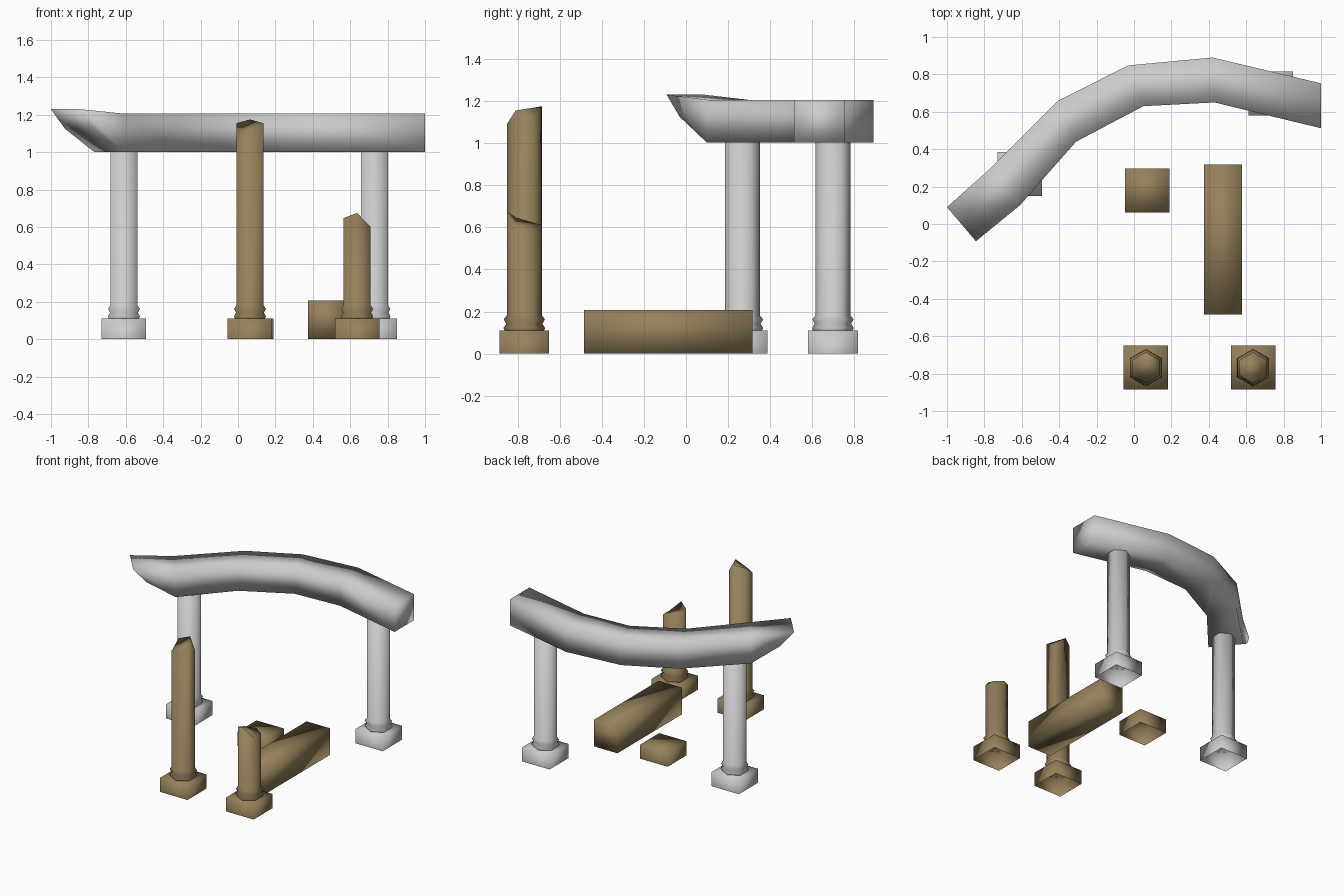
import bpy, bmesh, math

if "Cube" in bpy.data.objects:
    bpy.data.objects.remove(bpy.data.objects["Cube"])


def material(name, rgb):
    m = bpy.data.materials.new(name)
    m.diffuse_color = (*rgb, 1)
    m.use_nodes = True
    m.node_tree.nodes["Principled BSDF"].inputs["Base Color"].default_value = m.diffuse_color
    return m


GREY = material("pale_stone", (0.6, 0.6, 0.6))
BROWN = material("weathered_brown_stone", (0.30, 0.222, 0.105))


def finish(name, bm, mat):
    bmesh.ops.recalc_face_normals(bm, faces=bm.faces)
    for f in bm.faces:
        f.smooth = True
    me = bpy.data.meshes.new(name)
    bm.to_mesh(me)
    bm.free()
    me.materials.append(mat)
    ob = bpy.data.objects.new(name, me)
    bpy.context.collection.objects.link(ob)
    return ob


def loft(bm, rings, cap_start=True, cap_end=True):
    rows = [[bm.verts.new(p) for p in r] for r in rings]
    n = len(rows[0])
    for a, b in zip(rows, rows[1:]):
        for i in range(n):
            j = (i + 1) % n
            bm.faces.new((a[i], a[j], b[j], b[i]))
    if cap_start:
        bm.faces.new(rows[0][::-1])
    if cap_end:
        bm.faces.new(rows[-1])


def block(name, x0, x1, y0, y1, h, mat, bottom=False):
    bm = bmesh.new()
    loft(bm, [[(x0, y0, z), (x1, y0, z), (x1, y1, z), (x0, y1, z)] for z in (0, h)],
         cap_start=bottom)
    return finish(name, bm, mat)


def plinth(name, x, y, mat):
    return block(name, x - .119, x + .119, y - .118, y + .118, .11, mat)


def column(name, x, y, tops, mat):
    """Hexagonal shaft with two base rings; tops = height of each corner."""
    plinth(name + "_plinth", x, y, mat)
    ang = [math.radians(-90 + 60 * i) for i in range(6)]
    profile = [(.092, .108), (.099, .122), (.086, .142), (.098, .163), (.083, .182)]
    rings = [[(x + r * math.cos(a), y + r * math.sin(a), z) for a in ang] for r, z in profile]
    rings.append([(x + .083 * math.cos(a), y + .083 * math.sin(a), z)
                  for a, z in zip(ang, tops)])
    bm = bmesh.new()
    loft(bm, rings, cap_start=False)
    return finish(name + "_shaft", bm, mat)


# standing columns under the curved beam
column("left_column", -.61, .268, [1.005] * 6, GREY)
column("right_column", .73, .698, [1.005] * 6, GREY)

# broken columns (corner heights start at the front corner, going counterclockwise)
column("tall_broken_column", .064, -.768, [1.09, 1.155, 1.10, 1.175, 1.155, 1.09], BROWN)
column("short_broken_column", .637, -.768, [.675, .60, .60, .61, .62, .648], BROWN)

# lone plinth and fallen block
plinth("empty_plinth", .07, .18, BROWN)
block("fallen_block", .373, .577, -.485, .317, .208, BROWN, bottom=True)

# curved beam: outer and inner edge of each section, seen from above
outer = [(-.77, .295), (-.405, .66), (-.03, .848), (.42, .89), (1, .752)]
inner = [(-.61, .10), (-.31, .44), (.05, .63), (.43, .65), (1, .512)]
sections = [[(-1, .09, 1.23), (-.845, -.092, 1.23), (-.775, -.03, 1.125), (-.925, .155, 1.125)]]
for (ox, oy), (ix, iy) in zip(outer, inner):
    sections.append([(ox, oy, 1.206), (ix, iy, 1.206), (ix, iy, 1.002), (ox, oy, 1.002)])
bm = bmesh.new()
loft(bm, sections)
finish("curved_beam", bm, GREY)
